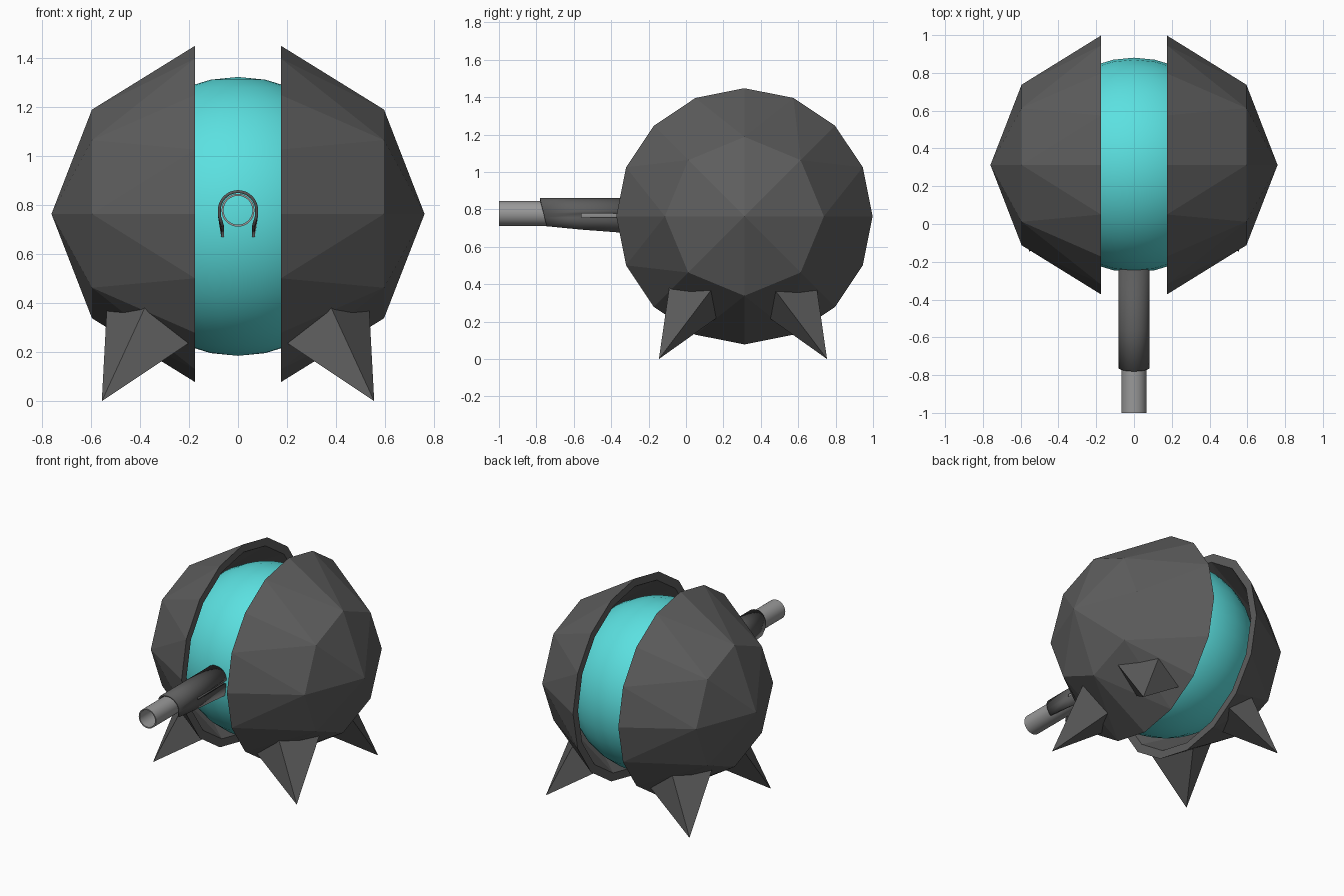
import bpy, bmesh
from math import sin, cos, pi
from mathutils import Vector

cube = bpy.data.objects.get("Cube")
if cube:
    bpy.data.objects.remove(cube)

CY, CZ = 0.3125, 0.763      # body centre
GUN_Z = 0.778               # gun axis height


def material(name, rgb):
    m = bpy.data.materials.new(name)
    m.use_nodes = True
    m.diffuse_color = (*rgb, 1)
    m.node_tree.nodes["Principled BSDF"].inputs["Base Color"].default_value = (*rgb, 1)
    return m


dark = material("dark grey armour", (0.11, 0.11, 0.11))
light = material("light grey metal", (0.32, 0.32, 0.32))
cyan = material("cyan core", (0.105, 0.75, 0.75))


def build(name, verts, faces, mat, smooth=None):
    bm = bmesh.new()
    vs = [bm.verts.new(v) for v in verts]
    for f in faces:
        bm.faces.new([vs[i] for i in f])
    bmesh.ops.recalc_face_normals(bm, faces=bm.faces)
    mesh = bpy.data.meshes.new(name)
    bm.to_mesh(mesh)
    bm.free()
    mesh.materials.append(mat)
    ob = bpy.data.objects.new(name, mesh)
    bpy.context.collection.objects.link(ob)
    if smooth:
        bpy.ops.object.select_all(action='DESELECT')
        ob.select_set(True)
        bpy.context.view_layer.objects.active = ob
        bpy.ops.object.shade_smooth_by_angle(angle=smooth)
    return ob


# Core ball
bpy.ops.mesh.primitive_uv_sphere_add(segments=32, ring_count=16, radius=0.568,
                                     location=(0, CY, CZ - 0.01))
core = bpy.context.object
core.name = "core_ball"
core.data.materials.append(cyan)
bpy.ops.object.shade_smooth()


# Faceted half shells: 16-sided rim, 8-sided ring and a point, with an inner skin
def ring(x, r, n):
    return [(x, CY + r * cos(2 * pi * i / n), CZ + r * sin(2 * pi * i / n)) for i in range(n)]


def dome_faces(base):
    faces = []
    for k in range(8):
        r0, r1, r2 = (base + (2 * k + j) % 16 for j in range(3))
        o0, o1 = base + 16 + k, base + 16 + (k + 1) % 8
        faces += [(o0, r0, r1), (o0, r1, o1), (o1, r1, r2), (o0, o1, base + 24)]
    return faces


def shell(name, s):
    verts = []
    for rim, x, r, tip in ((0.685, 0.595, 0.425, 0.76), (0.63, 0.56, 0.39, 0.71)):
        verts += ring(s * 0.175, rim, 16) + ring(s * x, r, 8) + [(s * tip, CY, CZ)]
    faces = dome_faces(0) + dome_faces(25)
    faces += [(i, (i + 1) % 16, 25 + (i + 1) % 16, 25 + i) for i in range(16)]
    build(name, verts, faces, dark)


# Four-sided spike feet, sunk slightly into the shells
def spike(name, sx, sy):
    tip = Vector((0.555, -0.145, 0))
    base = [(0.535, 0.135, 0.37), (0.38, -0.09, 0.38), (0.21, -0.08, 0.23), (0.36, 0.15, 0.21)]
    pts = [tip] + [tip + (Vector(b) - tip) * 1.04 for b in base]
    verts = [(sx * p.x, CY - 0.008 + sy * (CY - 0.008 - p.y) * -1, p.z) for p in pts]
    faces = [(0, i, i % 4 + 1) for i in range(1, 5)] + [(1, 2, 3, 4)]
    build(name, verts, faces, dark)


for side, s in (("left", 1), ("right", -1)):
    shell(side + "_shell", s)
    spike("front_" + side + "_spike", s, 1)
    spike("back_" + side + "_spike", s, -1)

# Open gun tube
N = 32
verts, faces = [], []
for r, y in ((0.067, -0.22), (0.067, -1), (0.059, -1), (0.059, -0.22)):
    verts += [(r * cos(2 * pi * i / N), y, GUN_Z + r * sin(2 * pi * i / N)) for i in range(N)]
for k in range(4):
    for i in range(N):
        j, n = (i + 1) % N, (k + 1) % 4
        faces.append((k * N + i, k * N + j, n * N + j, n * N + i))
build("gun_tube", verts, faces, light, 0.6)

# Arched gun cover: slanted front, sloping lower edge, a slot along each side
ARC = 20
R = 0.082
SLOT = 0.022
verts, faces = [], []
for y, low in ((None, 0.71), (-0.56, 0.692), (-0.23, 0.667)):
    arc = [(R * cos(pi * i / ARC), GUN_Z + R * sin(pi * i / ARC)) for i in range(ARC + 1)]
    profile = [(0.068, low), (R, GUN_Z - SLOT)] + arc + [(-R, GUN_Z - SLOT), (-0.068, low)]
    verts += [(x, -0.78 + (0.86 - z) * 0.23 if y is None else y, z) for x, z in profile]
W = ARC + 5
for k in range(2):
    for i in range(W - 1):
        if k == 1 and i in (1, W - 3):
            continue
        a = k * W + i
        faces.append((a, a + 1, a + W + 1, a + W))
cover = build("gun_cover", verts, faces, dark, 0.6)
mod = cover.modifiers.new("thickness", 'SOLIDIFY')
mod.thickness = 0.012
# Thicken toward the tube whichever way the open surface faces
top = cover.data.polygons[ARC // 2 + 1]
mod.offset = -1 if top.normal.z > 0 else 1
